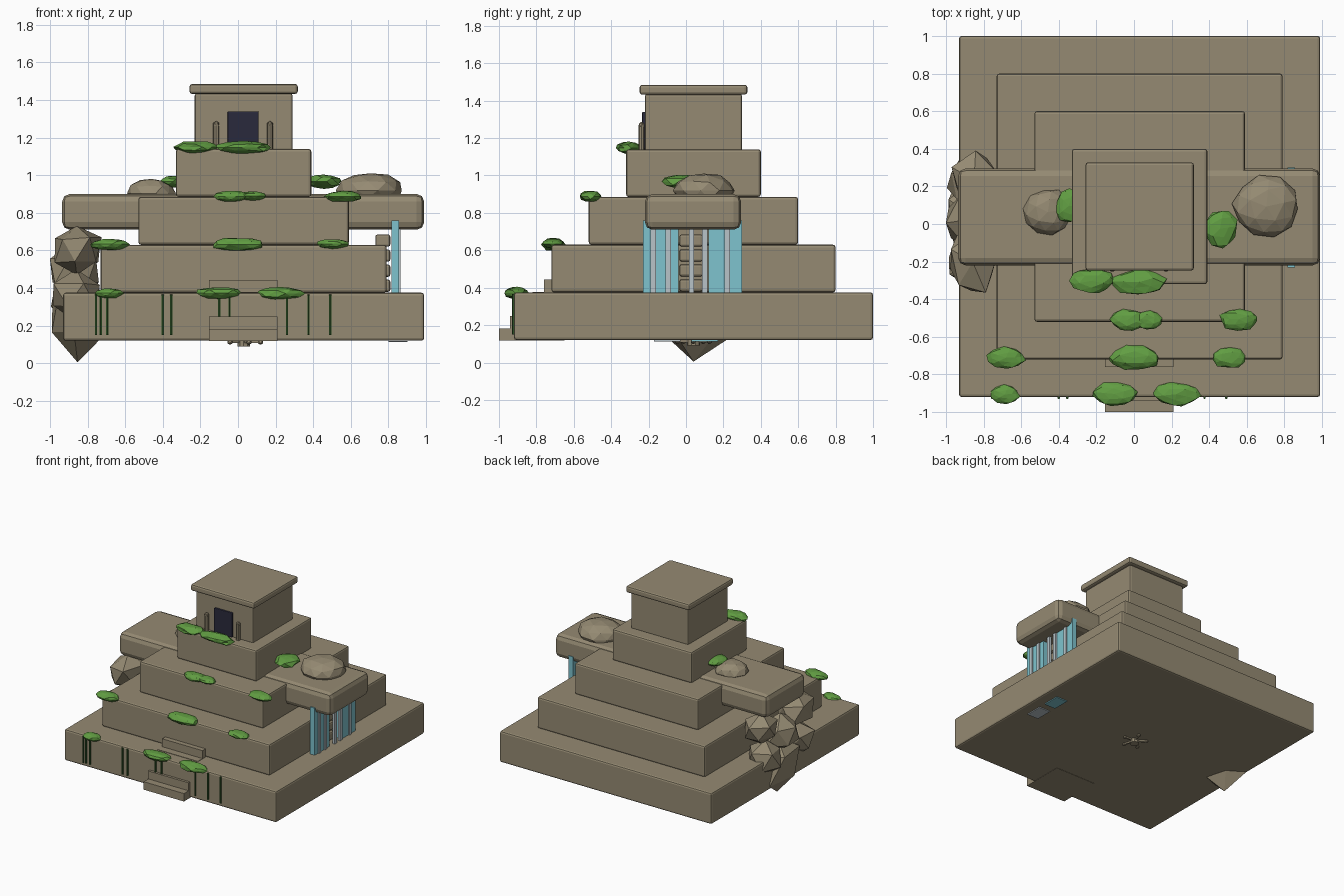
import bpy, bmesh, math, random
from mathutils import Vector, Matrix

cube = bpy.data.objects.get("Cube")
if cube:
    bpy.data.objects.remove(cube, do_unlink=True)


def material(name, rgb):
    m = bpy.data.materials.new(name)
    m.use_nodes = True
    m.diffuse_color = (*rgb, 1)
    m.node_tree.nodes["Principled BSDF"].inputs["Base Color"].default_value = (*rgb, 1)
    return m


STONE = material("sandy stone", (0.30, 0.255, 0.17))
LEAF = material("leaf green", (0.12, 0.34, 0.055))
VINE = material("dark vine green", (0.025, 0.08, 0.018))
DOOR = material("dark doorway", (0.023, 0.023, 0.045))
WATER = material("water blue", (0.21, 0.55, 0.62))
FOAM = material("pale foam", (0.48, 0.55, 0.58))


def finish(name, bm, mat):
    mesh = bpy.data.meshes.new(name)
    bm.to_mesh(mesh)
    bm.free()
    mesh.materials.append(mat)
    obj = bpy.data.objects.new(name, mesh)
    bpy.context.collection.objects.link(obj)
    return obj


def box(name, x, y, z, mat=STONE, bevel=0.0, segments=2):
    """Box between the (low, high) pairs on each axis."""
    bm = bmesh.new()
    bmesh.ops.create_cube(bm, size=1)
    for v in bm.verts:
        v.co = Vector([(a + b) / 2 + c * (b - a) for (a, b), c in zip((x, y, z), v.co)])
    obj = finish(name, bm, mat)
    if bevel:
        mod = obj.modifiers.new("soft edges", "BEVEL")
        mod.width = bevel
        mod.segments = segments
    return obj


def blob(name, centre, half, mat=STONE, detail=1, rough=0.2, seed=0):
    """Faceted lump that exactly fills its bounds."""
    rng = random.Random(seed)
    bm = bmesh.new()
    bmesh.ops.create_icosphere(bm, subdivisions=detail, radius=1)
    bmesh.ops.rotate(bm, verts=bm.verts, cent=(0, 0, 0),
                     matrix=Matrix.Rotation(rng.uniform(0, math.tau), 3, "Z"))
    for v in bm.verts:
        v.co *= 1 + rng.uniform(-rough, rough)
    for axis in range(3):
        values = [v.co[axis] for v in bm.verts]
        low, high = min(values), max(values)
        for v in bm.verts:
            t = 2 * (v.co[axis] - low) / (high - low) - 1
            v.co[axis] = centre[axis] + half[axis] * t
    return finish(name, bm, mat)


def rod(name, x, y, low, high, radius, mat, sides=6):
    bm = bmesh.new()
    bmesh.ops.create_cone(bm, cap_ends=True, segments=sides, radius1=radius, radius2=radius,
                          depth=high - low,
                          matrix=Matrix.Translation((x, y, (low + high) / 2)))
    return finish(name, bm, mat)


# Stepped tiers around a shared axis
CX, CY = 0.03, 0.04


def centred(name, half, low, high, bevel=0.014):
    return box(name, (CX - half, CX + half), (CY - half, CY + half), (low, high), STONE, bevel)


for i in range(4):
    centred(f"tier_{i + 1}", 0.96 - 0.2 * i, 0.12 + 0.255 * i, 0.375 + 0.255 * i)

# Shrine and its roof slab
centred("shrine", 0.26, 1.13, 1.435, 0.012)
centred("shrine_roof", 0.288, 1.432, 1.485, 0.014)
box("doorway", (-0.055, 0.11), (-0.235, -0.2), (1.14, 1.34), DOOR, 0.006)
for side in (-1, 1):
    x = 0.027 + side * 0.143
    rod("door_post", x, -0.238, 1.14, 1.27, 0.016, STONE, 8)
    blob("door_post_cap", (x, -0.238, 1.27), (0.016, 0.016, 0.018), rough=0)

# Long slab across the third tier
box("cross_slab", (-0.935, 0.99), (-0.22, 0.295), (0.71, 0.9), STONE, 0.04)

# Front stairway, mostly sunk into the tiers
for i in range(5):
    low = 0.118 + 0.065 * i
    box("stair_step", (-0.155, 0.21), (-1 + 0.06 * i, -0.65), (low, low + 0.065))

# Waterfall sheets, foam streaks and the stones behind
for low, high in ((-0.23, -0.04), (0.12, 0.3)):
    box("water_sheet", (0.815, 0.855), (low, high), (0.365, 0.76), WATER)
for y in (-0.175, -0.095, 0.03, 0.1, 0.22):
    box("foam_streak", (0.845, 0.865), (y - 0.014, y + 0.014), (0.365, 0.75), FOAM)
for i in range(4):
    low = 0.38 + 0.08 * i
    box("spring_stone", (0.73, 0.81), (-0.035, 0.09), (low, low + 0.065), STONE, 0.012)

# Underside traces: splash plates and a small spoked boss
for y, mat in ((-0.1, FOAM), (0.1, WATER)):
    box("splash_plate", (0.8, 0.9), (y - 0.07, y + 0.07), (0.112, 0.119), mat)
rod("boss", CX, CY, 0.09, 0.13, 0.035, STONE, 10)
for i in range(5):
    a = math.tau * i / 5
    x, y = CX + 0.09 * math.cos(a), CY + 0.09 * math.sin(a)
    blob("boss_knob", (x, y, 0.112), (0.014, 0.014, 0.014), rough=0)
    spoke = box("boss_spoke", (0, 0.09), (-0.006, 0.006), (0.108, 0.122))
    spoke.location = (CX, CY, 0)
    spoke.rotation_euler.z = a

# Tumbled rocks on the left side
rocks = [
    ((-0.85, 0.23, 0.6), (0.12, 0.16, 0.13)),
    ((-0.85, -0.2, 0.6), (0.125, 0.165, 0.13)),
    ((-0.87, 0.22, 0.36), (0.125, 0.14, 0.14)),
    ((-0.86, -0.19, 0.36), (0.125, 0.14, 0.14)),
    ((-0.87, 0.03, 0.5), (0.13, 0.15, 0.15)),
    ((-0.85, 0.05, 0.23), (0.14, 0.2, 0.225)),
]
for i, (centre, half) in enumerate(rocks):
    blob("side_rock", centre, half, seed=i + 3, rough=0.15)

# Boulders resting on the slab
blob("right_boulder", (0.695, 0.095, 0.92), (0.175, 0.165, 0.09), detail=2, rough=0.06, seed=4)
blob("left_boulder", (-0.46, 0.06, 0.9), (0.13, 0.12, 0.08), detail=2, rough=0.06, seed=8)

# Leaf clumps: x and half width on each ledge
ledges = [
    (-0.905, 0.372, ((-0.685, 0.08), (-0.1, 0.12), (0.23, 0.13))),
    (-0.71, 0.632, ((-0.68, 0.105), (0.0, 0.13), (0.505, 0.085))),
    (-0.51, 0.888, ((-0.03, 0.1), (0.08, 0.07), (0.555, 0.1))),
    (-0.305, 1.147, ((-0.225, 0.12), (0.03, 0.145))),
]
for y, z, clumps in ledges:
    for x, half in clumps:
        blob("leaf_clump", (x, y, z), (half, 0.25 * half + 0.033, 0.15 * half + 0.014),
             LEAF, detail=2, rough=0.12, seed=round(x * 100) + 200)
blob("right_leaf_clump", (0.46, -0.03, 0.965), (0.09, 0.1, 0.038), LEAF, 2, 0.12, 5)
blob("left_leaf_clump", (-0.345, 0.1, 0.965), (0.075, 0.09, 0.032), LEAF, 2, 0.12, 6)

# Hanging vines on the lowest tier
for low, xs in ((0.15, (-0.755, -0.73, -0.695, -0.4, -0.355, 0.26, 0.375, 0.49)),
                (0.24, (-0.1, -0.045))):
    for x in xs:
        rod("vine", x, -0.924, low, 0.365, 0.007, VINE)
